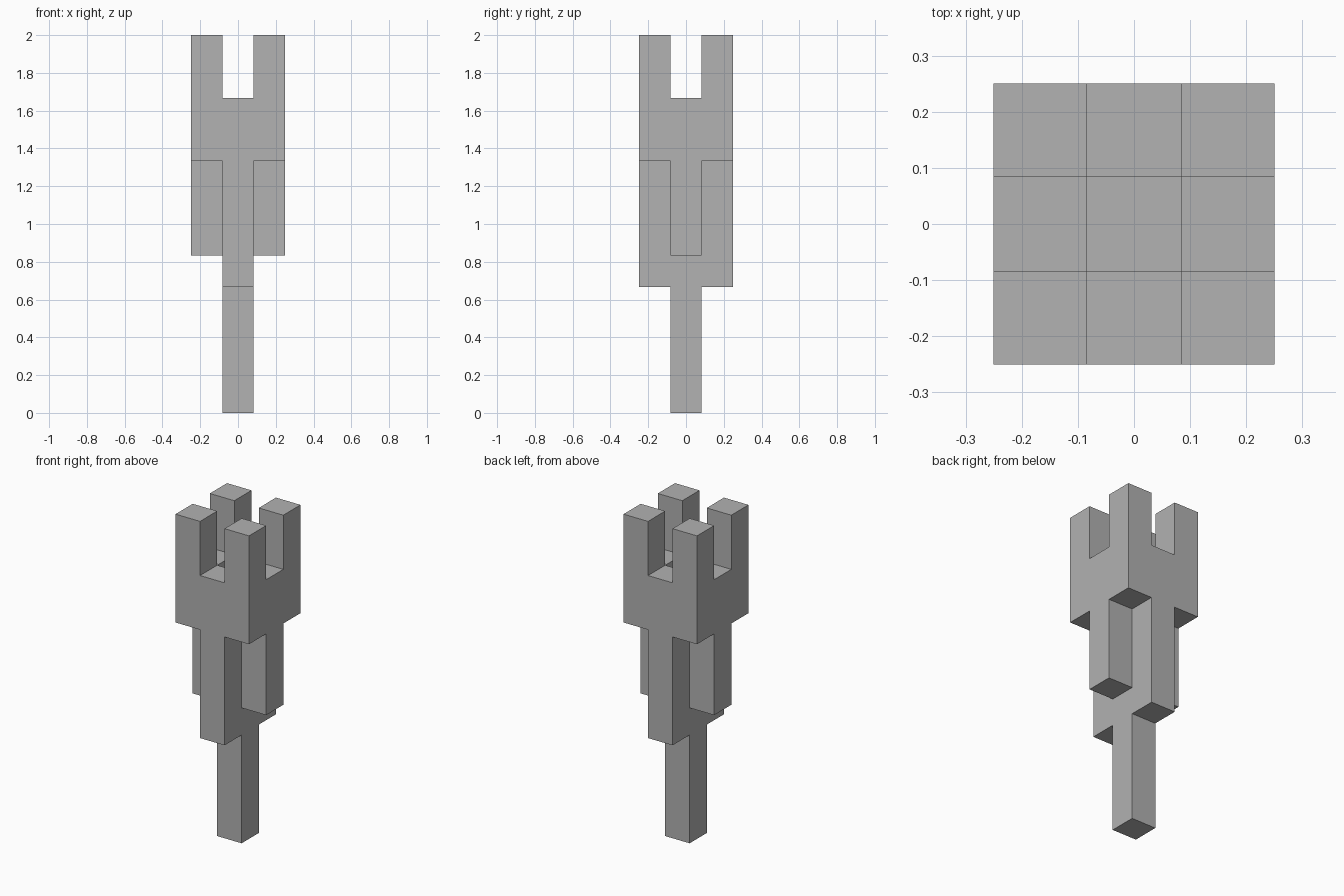
import bpy
import bmesh
from mathutils import Matrix, Vector

cube = bpy.data.objects.get("Cube")
if cube:
    bpy.data.objects.remove(cube, do_unlink=True)

UNIT = 1 / 6  # every part is one unit square in plan

# Single plain grey
GREY = (0.445, 0.445, 0.445, 1)
grey = bpy.data.materials.new("plain_grey")
grey.use_nodes = True
grey.diffuse_color = GREY
bsdf = next(n for n in grey.node_tree.nodes if n.type == "BSDF_PRINCIPLED")
bsdf.inputs["Base Color"].default_value = GREY


def pillar(name, col, row, bottom, top):
    """Square pillar on the 3 x 3 plan, with heights in units."""
    bm = bmesh.new()
    centre = Vector((col, row, (bottom + top) / 2)) * UNIT
    size = Vector((1, 1, top - bottom)) * UNIT
    bmesh.ops.create_cube(
        bm, size=1, matrix=Matrix.Translation(centre) @ Matrix.Diagonal(size).to_4x4())
    mesh = bpy.data.meshes.new(name)
    bm.to_mesh(mesh)
    bm.free()
    mesh.materials.append(grey)
    obj = bpy.data.objects.new(name, mesh)
    bpy.context.collection.objects.link(obj)


# Central handle, ending below the rim so the head has a socket
pillar("handle", 0, 0, 0, 8)

# Arms round the handle: the side pair starts higher than the front and back pair
for side, s in (("left", 1), ("right", -1)):
    pillar(f"{side}_arm", s, 0, 5, 10)
for end, e in (("front", -1), ("back", 1)):
    pillar(f"{end}_arm", 0, e, 4, 10)

# Corner prongs that complete the head and rise above it
for side, s in (("left", 1), ("right", -1)):
    for end, e in (("front", -1), ("back", 1)):
        pillar(f"{end}_{side}_prong", s, e, 8, 12)
